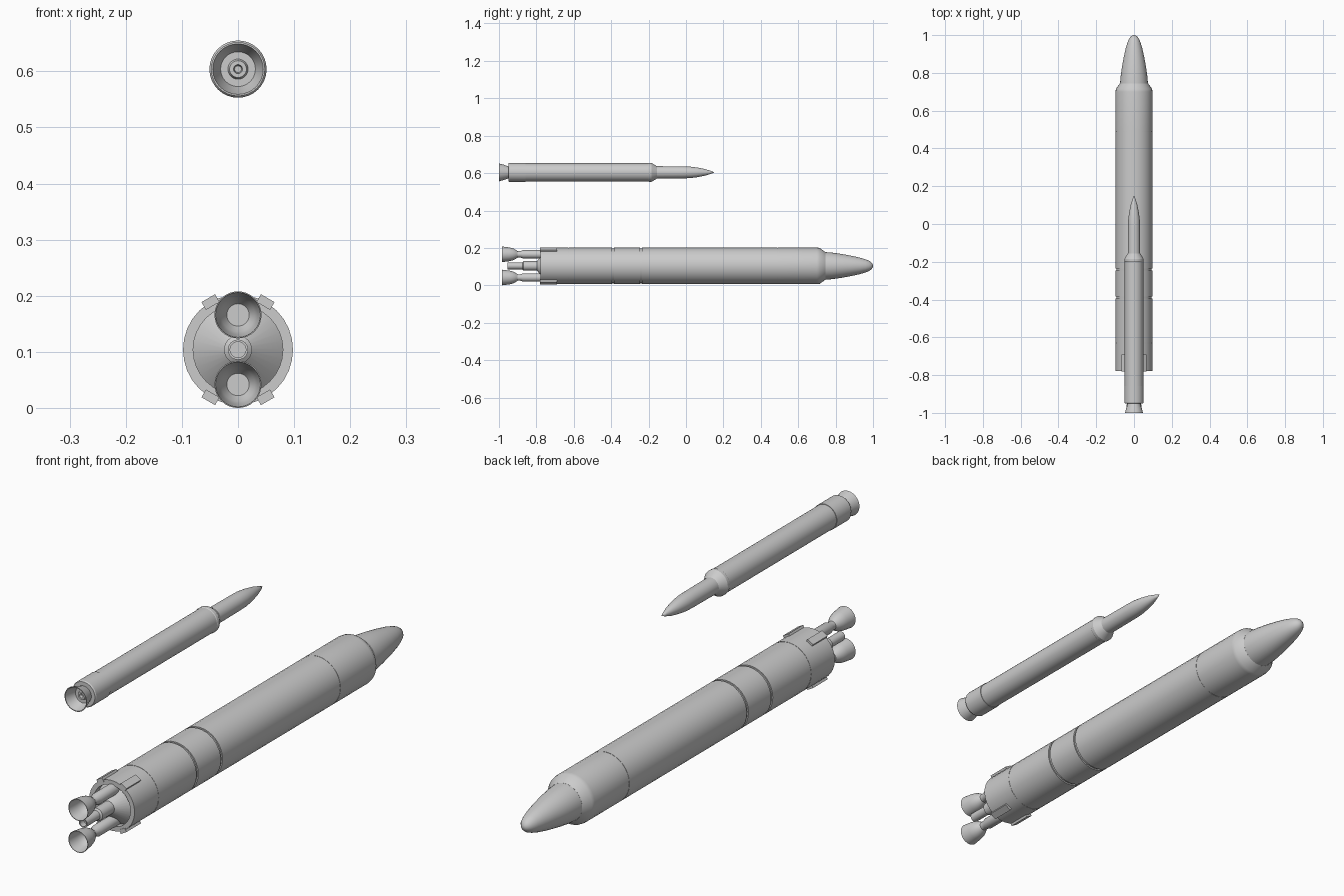
import bpy, bmesh
from math import radians, sin, cos, tau
from mathutils import Matrix

if "Cube" in bpy.data.objects:
    bpy.data.objects.remove(bpy.data.objects["Cube"])

BIG_Z, SMALL_Z = 0.104, 0.604


def lathe(name, profile, z, sides=32):
    """Spin a (radius, y) profile about a y-parallel axis at height z."""
    bm = bmesh.new()
    rings = []
    for r, y in profile:
        if r == 0:
            rings.append([bm.verts.new((0, y, 0))] * sides)
        else:
            rings.append([bm.verts.new((r * sin(tau * i / sides), y, r * cos(tau * i / sides)))
                          for i in range(sides)])
    for a, b in zip(rings, rings[1:]):
        for i in range(sides):
            j = (i + 1) % sides
            quad = list(dict.fromkeys((a[i], a[j], b[j], b[i])))
            if len(quad) > 2:
                bm.faces.new(quad)
    bmesh.ops.recalc_face_normals(bm, faces=bm.faces)
    return finish(name, bm, z)


def finish(name, bm, z):
    mesh = bpy.data.meshes.new(name)
    bm.to_mesh(mesh)
    bm.free()
    obj = bpy.data.objects.new(name, mesh)
    obj.location.z = z
    bpy.context.collection.objects.link(obj)
    bpy.ops.object.select_all(action='DESELECT')
    obj.select_set(True)
    bpy.context.view_layer.objects.active = obj
    bpy.ops.object.shade_smooth_by_angle(angle=radians(30))
    return obj


def groove(y, r, depth, width):
    return [(r, y - width), (r - depth, y - width), (r - depth, y + width), (r, y + width)]


# Large rocket: recessed thrust cone, rim, grooved hull and shoulder
R = 0.098
lathe("large_hull",
      [(0, -0.80), (0.022, -0.80), (0.08, -0.75), (0.08, -0.777), (R, -0.777)]
      + groove(-0.63, R, 0.001, 0.002)
      + groove(-0.39, R, 0.005, 0.005)
      + groove(-0.24, R, 0.005, 0.005)
      + groove(0.49, R, 0.001, 0.002)
      + [(R, 0.70), (0.096, 0.715), (0.074, 0.745), (0, 0.745)], BIG_Z)

# Large rounded nose
lathe("large_nose_cone",
      [(0, 0.74), (0.074, 0.74), (0.071, 0.78), (0.064, 0.83), (0.055, 0.88), (0.044, 0.93),
       (0.035, 0.96), (0.027, 0.98), (0.018, 0.992), (0.008, 0.999), (0, 1.0)], BIG_Z)

# Pair of engines with hollow bells
for label, dz in (("upper", 0.062), ("lower", -0.062)):
    lathe(label + "_engine",
          [(0, -0.74), (0.022, -0.74), (0.022, -0.872), (0.017, -0.885), (0.017, -0.9),
           (0.024, -0.91), (0.032, -0.925), (0.037, -0.945), (0.042, -0.985),
           (0.040, -0.985), (0.035, -0.945), (0.030, -0.927), (0.020, -0.91), (0, -0.91)],
          BIG_Z + dz)

# Central stepped exhaust pipe
lathe("centre_pipe",
      [(0, -0.77), (0.025, -0.77), (0.025, -0.87), (0.018, -0.875), (0.018, -0.955),
       (0.014, -0.955), (0.014, -0.93), (0, -0.93)], BIG_Z)

# Four raised blocks round the tail
for n, angle in enumerate((30, 150, 210, 330)):
    bm = bmesh.new()
    bmesh.ops.create_cube(bm, size=1, matrix=Matrix.Rotation(radians(angle), 4, 'Y')
                          @ Matrix.Translation((0, -0.735, 0.098))
                          @ Matrix.Diagonal((0.028, 0.09, 0.016, 1)))
    finish(f"tail_block_{n + 1}", bm, BIG_Z)

# Small rocket: hull with slightly wider tail, shoulder and upper stage
lathe("small_hull",
      [(0, -0.95), (0.048, -0.95), (0.051, -0.945), (0.051, -0.857), (0.049, -0.857),
       (0.049, -0.20), (0.051, -0.197), (0.051, -0.185), (0.033, -0.155), (0.032, -0.02),
       (0.031, 0.02), (0.026, 0.06), (0.018, 0.10), (0.009, 0.13), (0, 0.152)], SMALL_Z)

# Small rocket's hollow bell
lathe("small_engine_bell",
      [(0, -0.94), (0.03, -0.94), (0.034, -0.955), (0.041, -0.975), (0.048, -1.0),
       (0.045, -1.0), (0.038, -0.975), (0.031, -0.957), (0.018, -0.957), (0.015, -0.965),
       (0.008, -0.965), (0.006, -0.955), (0, -0.955)], SMALL_Z)
